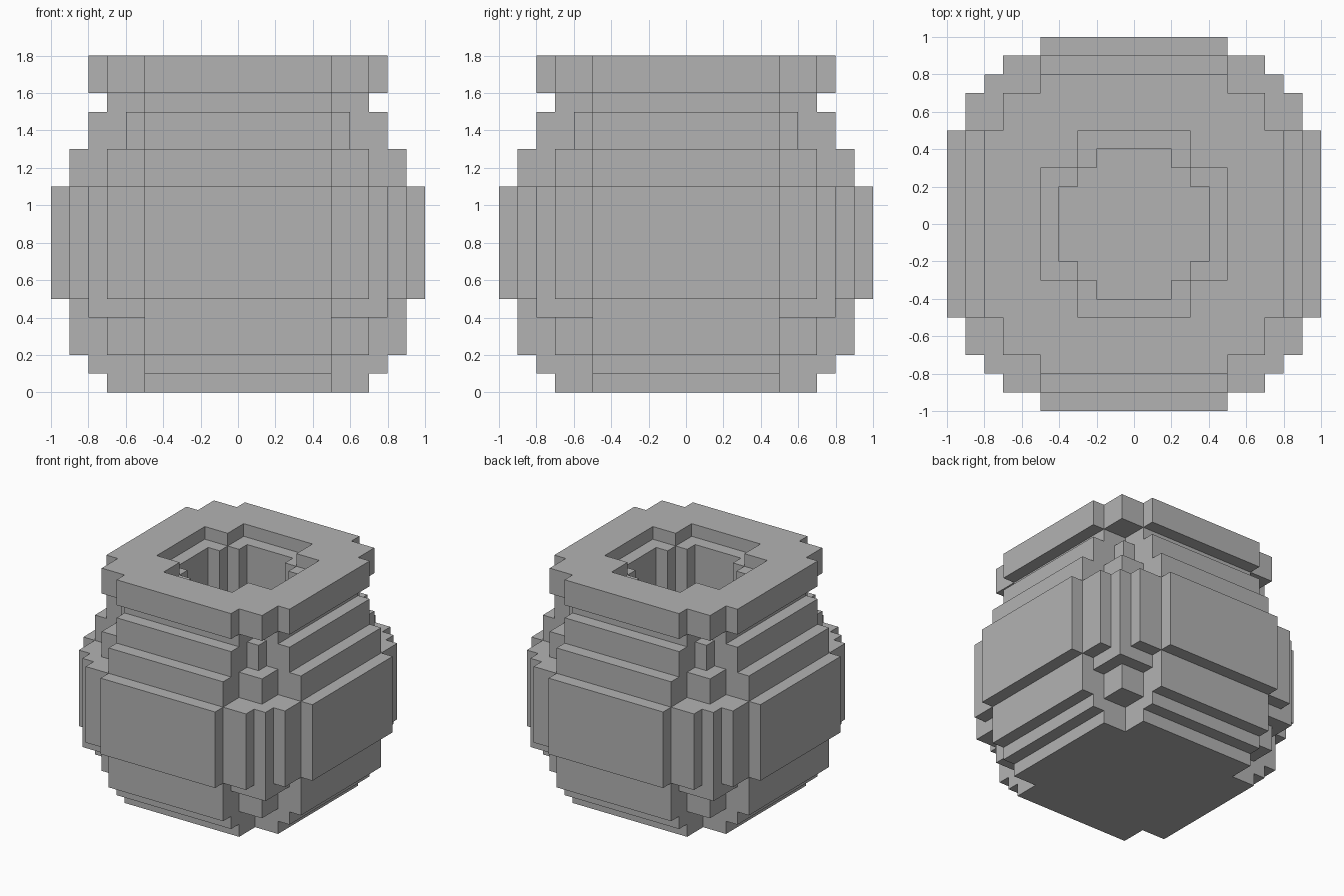
import bpy
import bmesh
from mathutils import Vector

if "Cube" in bpy.data.objects:
    bpy.data.objects.remove(bpy.data.objects["Cube"], do_unlink=True)

U = 0.1  # block size

clay = bpy.data.materials.new("grey_clay")
clay.use_nodes = True
colour = (0.45, 0.45, 0.45, 1)
clay.diffuse_color = colour
clay.node_tree.nodes["Principled BSDF"].inputs["Base Color"].default_value = colour


def inside(x, y, plan):
    """True if a block centre lies in a stepped plan made of mirrored rectangles."""
    a, b = abs(x), abs(y)
    return any((a < p and b < q) or (a < q and b < p) for p, q in plan)


def blocks(layers, hole):
    """Block cells of stacked layers (bottom, top, plan) around a hole plan."""
    return {(i, j, k)
            for bottom, top, plan, cut in [(*l, hole) if len(l) == 3 else l for l in layers]
            for k in range(bottom, top)
            for i in range(-10, 10) for j in range(-10, 10)
            if inside(i + .5, j + .5, plan) and not inside(i + .5, j + .5, cut)}


def build(name, cells):
    """Skin a set of block cells and merge the flat regions."""
    bm = bmesh.new()
    for c in cells:
        for axis in range(3):
            for side in (-1, 1):
                n = list(c)
                n[axis] += side
                if tuple(n) in cells:
                    continue
                u, v = Vector(), Vector()
                u[(axis + 1) % 3] = v[(axis + 2) % 3] = 1
                o = Vector(c)
                o[axis] += max(side, 0)
                loop = [o, o + u, o + u + v, o + v][::side]
                bm.faces.new([bm.verts.new(p * U) for p in loop])
    bmesh.ops.remove_doubles(bm, verts=bm.verts, dist=U / 100)
    bmesh.ops.dissolve_limit(bm, angle_limit=0.01, verts=bm.verts, edges=bm.edges)
    mesh = bpy.data.meshes.new(name)
    bm.to_mesh(mesh)
    bm.free()
    mesh.materials.append(clay)
    bpy.context.collection.objects.link(bpy.data.objects.new(name, mesh))


# Stepped plans, in blocks from the centre
mouth = [(5, 3)]
well = [(4, 2), (3, 3)]
band = [(9, 5), (7, 7)]

# Closed foot
build("pot_foot", blocks([(0, 1, [(7, 5)]), (1, 2, [(8, 5)])], []))

# Rounded belly, widest in the middle
build("pot_belly", blocks([
    (2, 4, band),
    (4, 5, band + [(8, 8)]),
    (5, 11, [(10, 5), (9, 7), (8, 8)]),
    (11, 13, band)], well))

# Shoulder and neck
build("pot_shoulder", blocks([(13, 15, [(8, 5), (6, 6)])], well))
build("pot_neck", blocks([(15, 16, [(7, 5)])], well))

# Overhanging rim with a recessed ledge around the mouth
lip = [(8, 5), (7, 7)]
build("pot_rim", blocks([(16, 17, lip, well), (17, 18, lip, mouth)], well))
